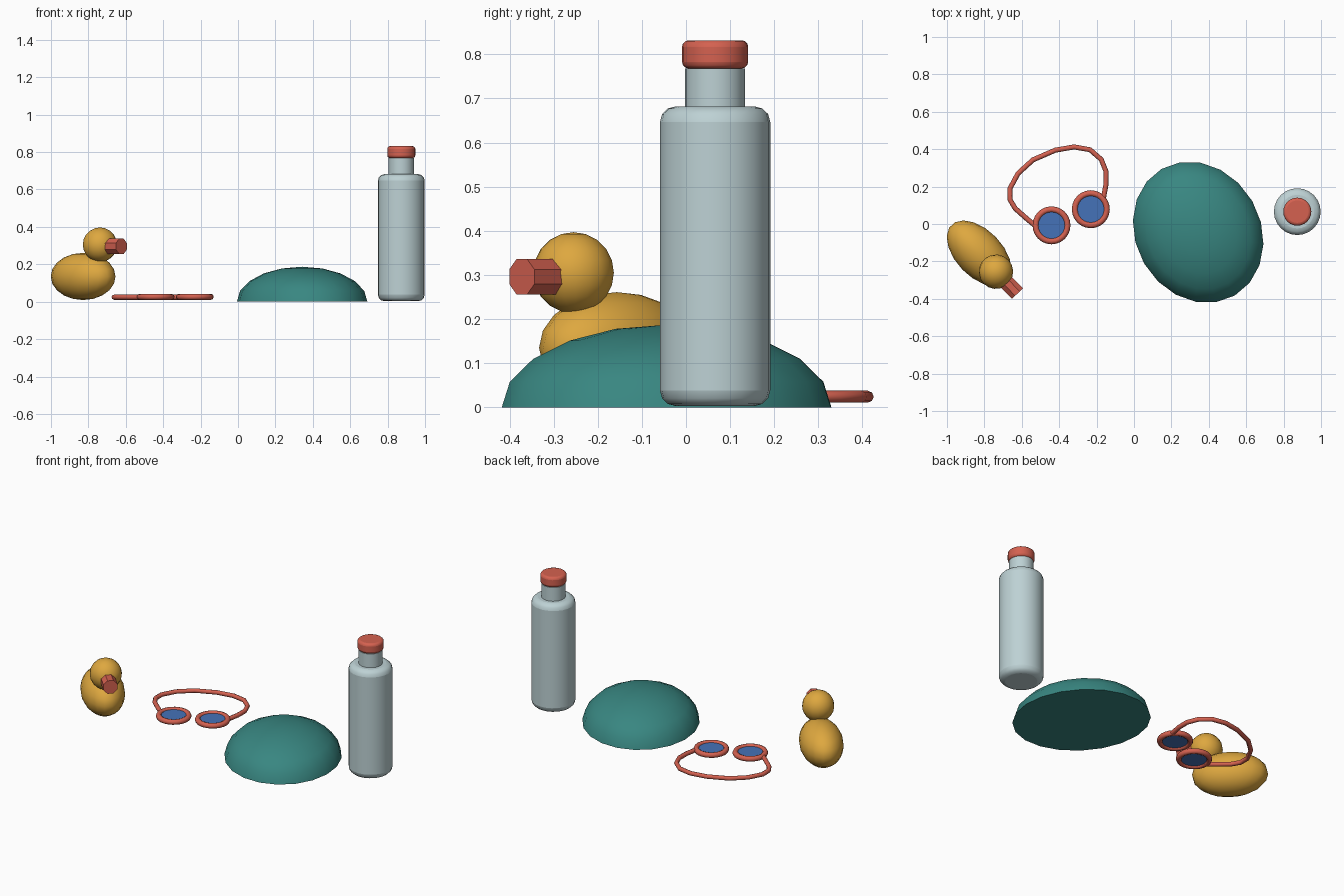
import bpy
import bmesh
import math
from mathutils import Matrix

cube = bpy.data.objects.get("Cube")
if cube:
    bpy.data.objects.remove(cube, do_unlink=True)


def material(name, rgb):
    mat = bpy.data.materials.new(name)
    mat.use_nodes = True
    mat.diffuse_color = (*rgb, 1)
    mat.node_tree.nodes["Principled BSDF"].inputs["Base Color"].default_value = (*rgb, 1)
    return mat


gold = material("golden yellow", (0.73, 0.39, 0.05))
coral = material("coral red", (0.66, 0.12, 0.08))
teal = material("deep teal", (0.04, 0.24, 0.22))
steel = material("pale steel", (0.51, 0.64, 0.66))
blue = material("lens blue", (0.06, 0.17, 0.48))


def finish(obj, name, mat, angle=40):
    obj.name = name
    obj.data.materials.append(mat)
    bpy.ops.object.select_all(action='DESELECT')
    obj.select_set(True)
    bpy.context.view_layer.objects.active = obj
    bpy.ops.object.shade_smooth_by_angle(angle=math.radians(angle))
    return obj


def ellipsoid(name, mat, centre, radii, turn=0, dome=False, segments=18):
    bm = bmesh.new()
    bmesh.ops.create_uvsphere(bm, u_segments=segments, v_segments=10, radius=1)
    if dome:
        # Keep the upper half and close the base
        cut = bmesh.ops.bisect_plane(bm, geom=bm.verts[:] + bm.edges[:] + bm.faces[:], dist=0.001,
                                     plane_co=(0, 0, 0), plane_no=(0, 0, 1), clear_inner=True)
        rim = [e for e in bm.edges if e.is_boundary]
        bmesh.ops.contextual_create(bm, geom=rim)
        bmesh.ops.recalc_face_normals(bm, faces=bm.faces[:])
    bm.transform(Matrix.Rotation(math.radians(turn), 4, 'Z') @ Matrix.Diagonal((*radii, 1)))
    mesh = bpy.data.meshes.new(name)
    bm.to_mesh(mesh)
    bm.free()
    obj = bpy.data.objects.new(name, mesh)
    bpy.context.collection.objects.link(obj)
    obj.location = centre
    return finish(obj, name, mat)


def cylinder(name, mat, x, y, z0, z1, radius, bevel=0, sides=24):
    bpy.ops.mesh.primitive_cylinder_add(vertices=sides, radius=radius, depth=z1 - z0,
                                        location=(x, y, (z0 + z1) / 2))
    obj = bpy.context.object
    if bevel:
        mod = obj.modifiers.new("rounded rims", 'BEVEL')
        mod.width = bevel
        mod.segments = 3
        mod.limit_method = 'ANGLE'
        mod.angle_limit = math.radians(40)
    return finish(obj, name, mat)


# Water bottle
BX, BY = 0.873, 0.066
cylinder("bottle_body", steel, BX, BY, 0.003, 0.682, 0.125, 0.035)
cylinder("bottle_neck", steel, BX, BY, 0.66, 0.768, 0.068)
cylinder("bottle_cap", coral, BX, BY, 0.768, 0.832, 0.075, 0.015)

# Swim cap
ellipsoid("swim_cap", teal, (0.343, -0.044, 0), (0.391, 0.334, 0.187), 120, dome=True, segments=20)

# Rubber duck, facing diagonally forward
ellipsoid("duck_body", gold, (-0.828, -0.157, 0.135), (0.213, 0.125, 0.126), -46)
ellipsoid("duck_head", gold, (-0.738, -0.255, 0.305), (0.092, 0.092, 0.092), -46)
bpy.ops.mesh.primitive_cylinder_add(vertices=8, radius=0.044, depth=0.12)
beak = bpy.context.object
beak.data.transform(Matrix.Rotation(math.radians(22.5), 4, 'Z'))
beak.location = (-0.665, -0.329, 0.296)
beak.rotation_euler = (0, math.radians(90), math.radians(-46))
finish(beak, "duck_beak", coral, 20)

# Goggles: rims and lenses
GZ = 0.026
for side, x, y in (("right", -0.441, -0.007), ("left", -0.231, 0.079)):
    bpy.ops.mesh.primitive_torus_add(major_radius=0.085, minor_radius=0.0165, major_segments=24,
                                     minor_segments=8, location=(x, y, GZ))
    finish(bpy.context.object, "goggle_rim_" + side, coral, 60)
    cylinder("goggle_lens_" + side, blue, x, y, GZ - 0.006, GZ + 0.006, 0.074)

# Goggles: strap looping behind
path = [(-0.165, 0.13), (-0.15, 0.21), (-0.149, 0.28), (-0.175, 0.345), (-0.235, 0.397),
        (-0.32, 0.412), (-0.42, 0.395), (-0.54, 0.343), (-0.62, 0.27), (-0.663, 0.19),
        (-0.663, 0.13), (-0.635, 0.083), (-0.575, 0.03), (-0.515, -0.02)]
curve = bpy.data.curves.new("strap_path", 'CURVE')
curve.dimensions = '3D'
curve.bevel_depth = 0.0135
curve.bevel_resolution = 2
curve.use_fill_caps = True
spline = curve.splines.new('POLY')
spline.points.add(len(path) - 1)
for point, (x, y) in zip(spline.points, path):
    point.co = (x, y, GZ - 0.002, 1)
strap = bpy.data.objects.new("strap_curve", curve)
bpy.context.collection.objects.link(strap)
mesh = bpy.data.meshes.new_from_object(strap)
bpy.data.objects.remove(strap, do_unlink=True)
strap = bpy.data.objects.new("goggle_strap", mesh)
bpy.context.collection.objects.link(strap)
finish(strap, "goggle_strap", coral, 60)
